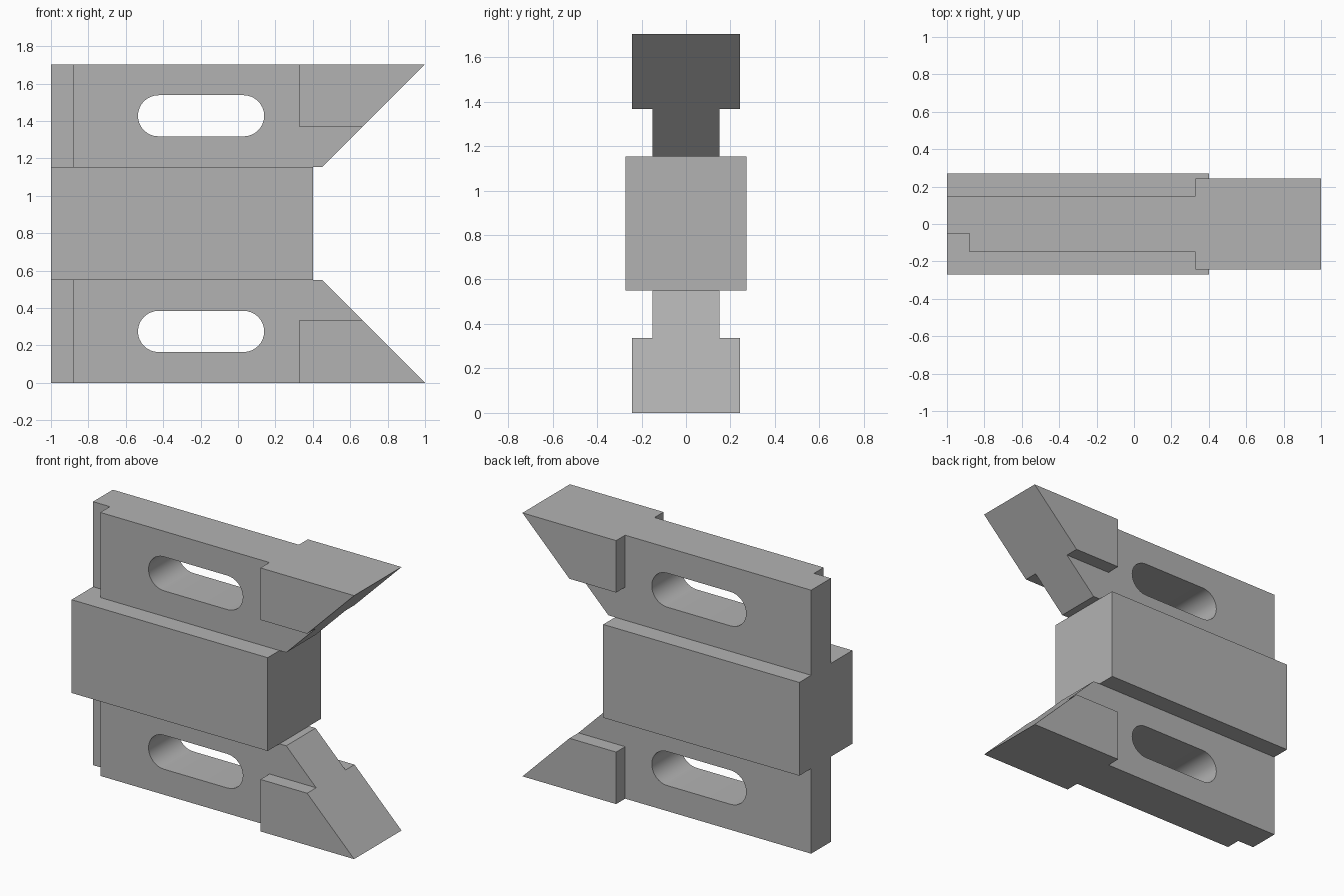
import bpy
import bmesh
import math

HEIGHT = 1.703
FLANGE = 0.55   # height of each slotted flange

cube = bpy.data.objects.get("Cube")
if cube:
    bpy.data.objects.remove(cube, do_unlink=True)

grey = bpy.data.materials.new("plain grey")
grey.use_nodes = True
grey.diffuse_color = (0.45, 0.45, 0.45, 1)
grey.node_tree.nodes["Principled BSDF"].inputs["Base Color"].default_value = (0.45, 0.45, 0.45, 1)


def prism(name, outline, y0, y1):
    """Extrude an x-z outline from y0 to y1."""
    bm = bmesh.new()
    face = bm.faces.new([bm.verts.new((x, y0, z)) for x, z in outline])
    moved = bmesh.ops.extrude_face_region(bm, geom=[face])["geom"]
    bmesh.ops.translate(bm, vec=(0, y1 - y0, 0),
                        verts=[v for v in moved if isinstance(v, bmesh.types.BMVert)])
    bmesh.ops.recalc_face_normals(bm, faces=bm.faces)
    mesh = bpy.data.meshes.new(name)
    bm.to_mesh(mesh)
    bm.free()
    mesh.materials.append(grey)
    obj = bpy.data.objects.new(name, mesh)
    bpy.context.collection.objects.link(obj)
    return obj


def rect(x0, x1, z0, z1):
    return [(x0, z0), (x1, z0), (x1, z1), (x0, z1)]


def combine(obj, tool, operation):
    """Apply a boolean and remove the helper."""
    tool.hide_render = True
    mod = obj.modifiers.new(operation, 'BOOLEAN')
    mod.operation = operation
    mod.solver = 'EXACT'
    mod.object = tool
    bpy.context.view_layer.objects.active = obj
    bpy.ops.object.modifier_apply(modifier=mod.name)
    bpy.data.objects.remove(tool, do_unlink=True)


def slot_outline(x0, x1, z, r, steps=16):
    points = []
    for cx, start in ((x1 - r, -math.pi / 2), (x0 + r, math.pi / 2)):
        for i in range(steps + 1):
            a = start + math.pi * i / steps
            points.append((cx + r * math.cos(a), z + r * math.sin(a)))
    return points


def build_flange(name, flip):
    """Slotted plate with a thick pointed tip; flip mirrors it to the top."""
    def place(outline):
        return [(x, HEIGHT - z if flip else z) for x, z in outline]

    plate = prism(name, place([(-1, 0), (1, 0), (0.45, FLANGE), (-1, FLANGE)]), -0.15, 0.15)
    tip = prism("tip", place([(0.33, 0), (1, 0), (0.664, 0.336), (0.33, 0.336)]), -0.242, 0.242)
    combine(plate, tip, 'UNION')
    slot = prism("slot_cutter", place(slot_outline(-0.535, 0.14, 0.275, 0.11)), -0.4, 0.4)
    combine(plate, slot, 'DIFFERENCE')
    # Step along the front of the rear end
    step = prism("step_cutter", place(rect(-1.1, -0.88, -0.1, 0.7)), -0.4, -0.052)
    combine(plate, step, 'DIFFERENCE')
    return plate


# Central block
block = prism("central_block", rect(-1, 0.402, FLANGE, HEIGHT - FLANGE), -0.271, 0.271)

# Lower and upper flanges
parts = [block, build_flange("lower_flange", False), build_flange("upper_flange", True)]

# Smooth slot ends, sharp edges elsewhere
bpy.ops.object.select_all(action='DESELECT')
for obj in parts:
    obj.select_set(True)
bpy.context.view_layer.objects.active = block
bpy.ops.object.shade_smooth_by_angle(angle=math.radians(30))
